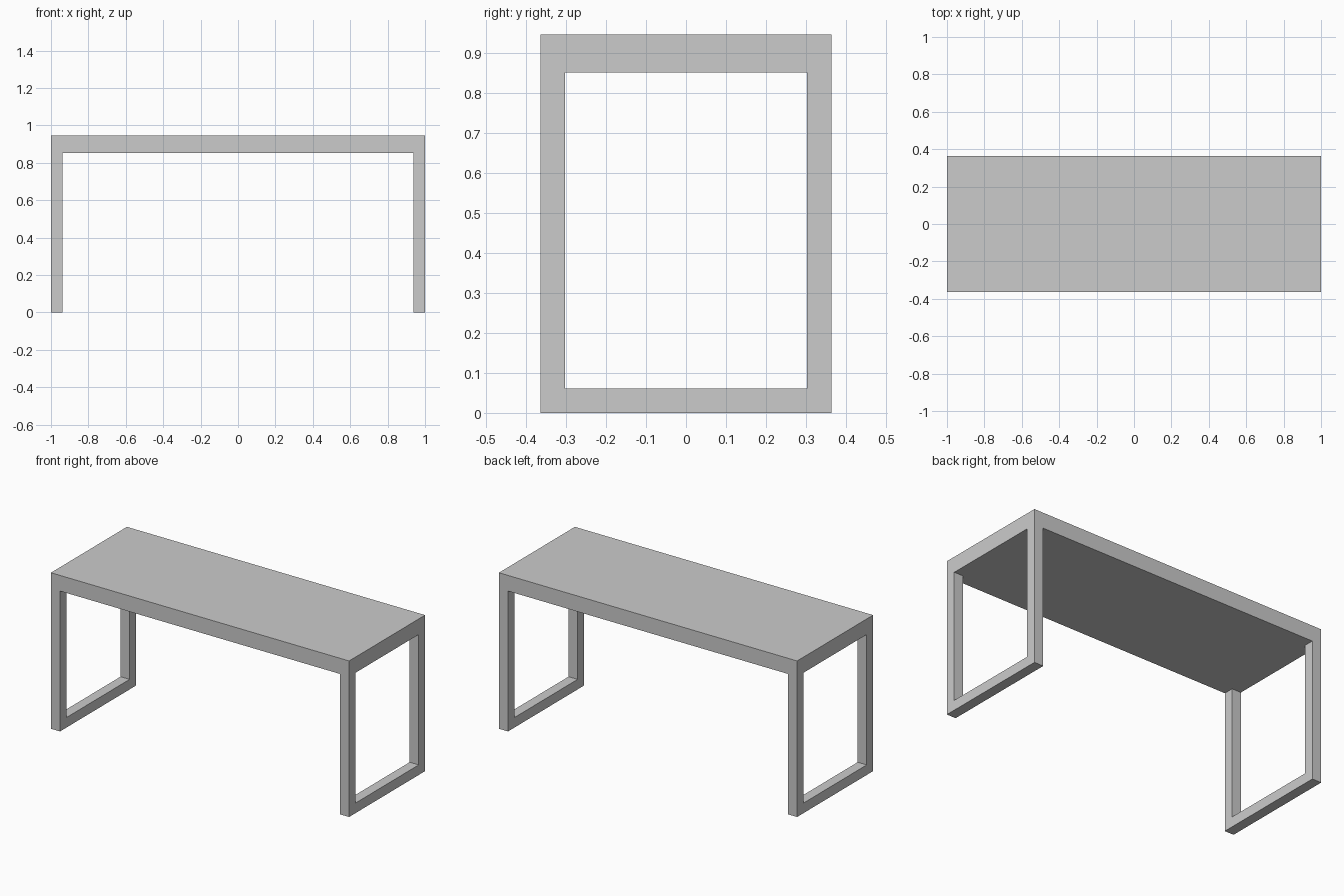
import bpy, bmesh

if "Cube" in bpy.data.objects:
    bpy.data.objects.remove(bpy.data.objects["Cube"])

L, W, H = 1.0, 0.364, 0.946    # half length, half width, height
UNDER = 0.851                  # underside of the top
BAR = 0.061                    # square bar size of the leg frames


def extrude_profile(name, points, depth):
    """Closed polygon extruded along a vector into a solid."""
    bm = bmesh.new()
    face = bm.faces.new([bm.verts.new(p) for p in points])
    ext = bmesh.ops.extrude_face_region(bm, geom=[face])
    verts = [g for g in ext["geom"] if isinstance(g, bmesh.types.BMVert)]
    bmesh.ops.translate(bm, verts=verts, vec=depth)
    bmesh.ops.recalc_face_normals(bm, faces=bm.faces[:])
    mesh = bpy.data.meshes.new(name)
    bm.to_mesh(mesh)
    bm.free()
    obj = bpy.data.objects.new(name, mesh)
    bpy.context.collection.objects.link(obj)
    return obj


# Table top slab
extrude_profile("table_top",
                [(-L, -W, UNDER), (L, -W, UNDER), (L, W, UNDER), (-L, W, UNDER)],
                (0, 0, H - UNDER))

# U-shaped leg frame at the right end, mirrored to the left
inner = W - BAR
u_shape = [(-W, 0), (W, 0), (W, UNDER), (inner, UNDER),
           (inner, BAR), (-inner, BAR), (-inner, UNDER), (-W, UNDER)]
legs = extrude_profile("leg_frames", [(L - BAR, y, z) for y, z in u_shape], (BAR, 0, 0))
mirror = legs.modifiers.new("mirror", 'MIRROR')
mirror.use_axis = (True, False, False)
mirror.use_mirror_merge = False
